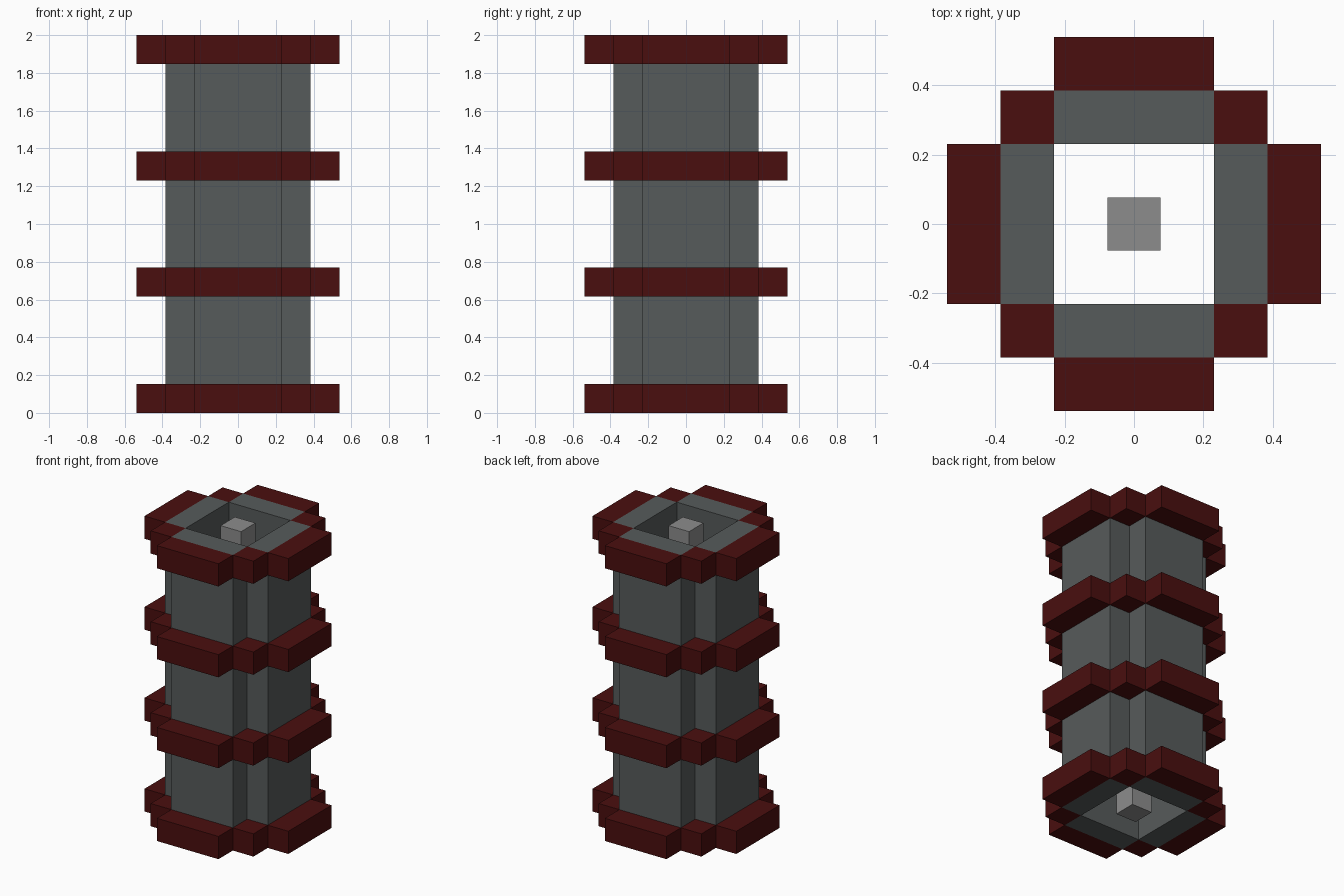
import bpy
import bmesh
from mathutils import Matrix, Vector

default = bpy.data.objects.get("Cube")
if default:
    bpy.data.objects.remove(default, do_unlink=True)

U = 2 / 13          # one block unit
HEIGHT = 13 * U


def material(name, rgb):
    mat = bpy.data.materials.new(name)
    mat.use_nodes = True
    mat.diffuse_color = (*rgb, 1)
    mat.node_tree.nodes["Principled BSDF"].inputs["Base Color"].default_value = (*rgb, 1)
    return mat


def add_box(bm, low, high):
    """Add a box between two corners, given in block units."""
    low, high = Vector(low) * U, Vector(high) * U
    place = Matrix.Translation((low + high) / 2) @ Matrix.Diagonal((*(high - low), 1))
    bmesh.ops.create_cube(bm, size=1, matrix=place)


def finish(bm, name, mat, z=0):
    mesh = bpy.data.meshes.new(name)
    bm.to_mesh(mesh)
    bm.free()
    mesh.materials.append(mat)
    obj = bpy.data.objects.new(name, mesh)
    obj.location.z = z
    bpy.context.scene.collection.objects.link(obj)
    return obj


def four_sided(name, mat, boxes, z=0):
    """Repeat the boxes of one side around the vertical axis."""
    bm = bmesh.new()
    for quarter in range(4):
        start = len(bm.verts)
        for low, high in boxes:
            add_box(bm, low, high)
        bm.verts.ensure_lookup_table()
        for _ in range(quarter):
            for v in bm.verts[start:]:
                v.co.x, v.co.y = -v.co.y, v.co.x
    return finish(bm, name, mat, z)


wall_grey = material("wall grey", (0.094, 0.104, 0.104))
band_red = material("dark red", (0.068, 0.0045, 0.0045))
rod_grey = material("light grey", (0.265, 0.265, 0.265))

# Hollow shaft: four walls that meet along their inner edges
four_sided("shaft_walls", wall_grey, [((-1.5, 1.5, 0), (1.5, 2.5, 13))])

# Stepped bands: a bar on each side and a block in each corner notch
band_blocks = [((-1.5, 2.5, 0), (1.5, 3.5, 1)), ((1.5, 1.5, 0), (2.5, 2.5, 1))]
for i, name in enumerate(("bottom", "lower", "upper", "top")):
    four_sided(name + "_band", band_red, band_blocks, z=i * 4 * U)

# Central rod through the full height
rod = bmesh.new()
add_box(rod, (-0.5, -0.5, 0), (0.5, 0.5, 13))
finish(rod, "central_rod", rod_grey)
